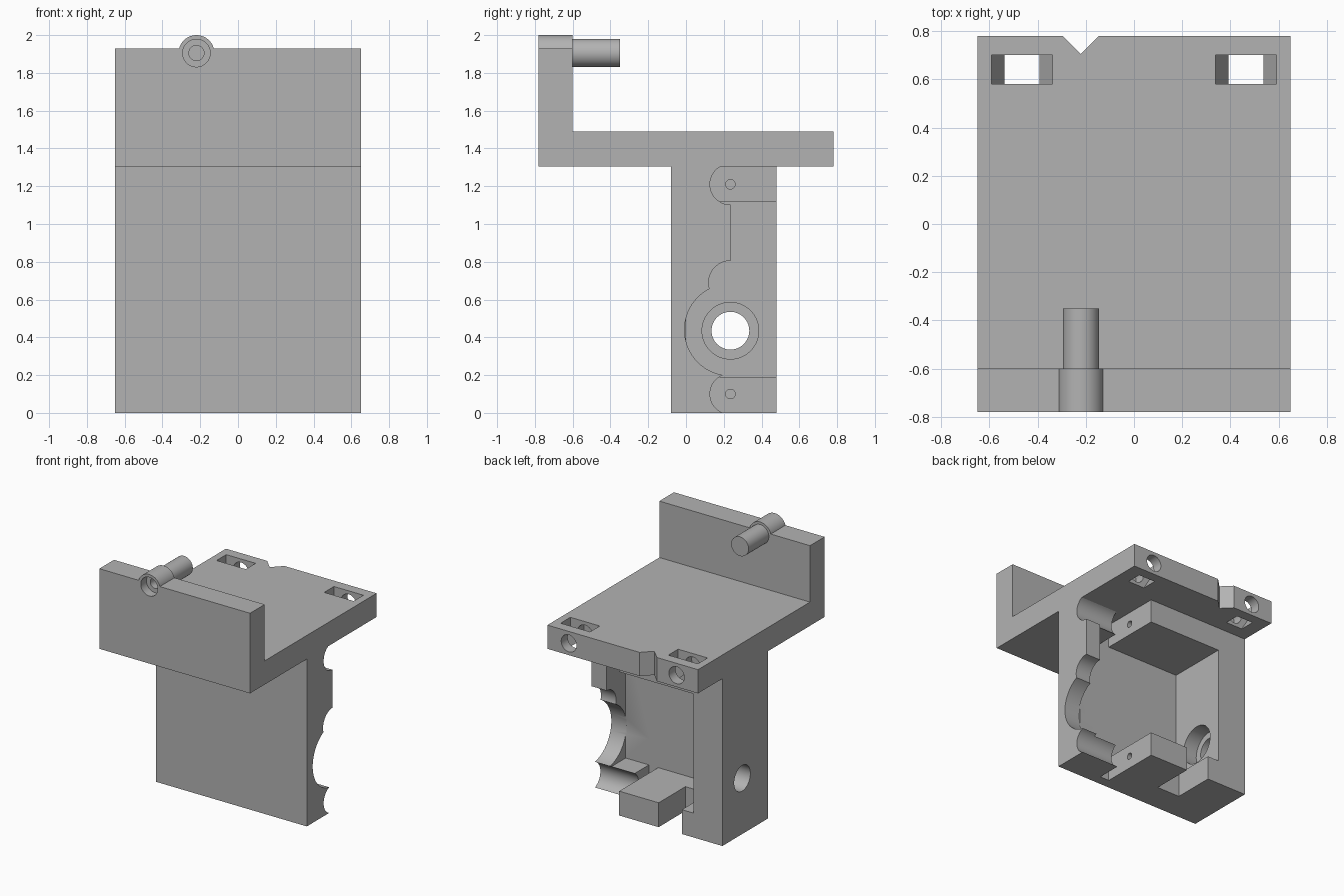
import bpy
import bmesh
from math import pi
from mathutils import Matrix, Vector

if "Cube" in bpy.data.objects:
    bpy.data.objects.remove(bpy.data.objects["Cube"], do_unlink=True)

grey = bpy.data.materials.new("light_grey")
grey.use_nodes = True
grey.diffuse_color = (0.45, 0.45, 0.45, 1)
grey.node_tree.nodes["Principled BSDF"].inputs["Base Color"].default_value = (0.45, 0.45, 0.45, 1)


def make(name, bm):
    bmesh.ops.recalc_face_normals(bm, faces=bm.faces)
    mesh = bpy.data.meshes.new(name)
    bm.to_mesh(mesh)
    bm.free()
    mesh.materials.append(grey)
    ob = bpy.data.objects.new(name, mesh)
    bpy.context.collection.objects.link(ob)
    return ob


def box(name, x, y, z):
    bm = bmesh.new()
    bmesh.ops.create_cube(bm, size=1)
    for v in bm.verts:
        v.co = [r[0] if c < 0 else r[1] for c, r in zip(v.co, (x, y, z))]
    return make(name, bm)


def rod(name, axis, span, a, b, radius):
    """Cylinder along x (a, b = y, z) or along y (a, b = x, z)."""
    mid = sum(span) / 2
    centre = Vector((mid, a, b) if axis == "X" else (a, mid, b))
    turn = Matrix.Rotation(pi / 2, 4, "Y" if axis == "X" else "X")
    bm = bmesh.new()
    bmesh.ops.create_cone(bm, cap_ends=True, segments=64, radius1=radius, radius2=radius,
                          depth=span[1] - span[0], matrix=Matrix.Translation(centre) @ turn)
    return make(name, bm)


def prism(name, points, offset):
    """Extrude a flat outline along a vector."""
    bm = bmesh.new()
    face = bm.faces.new([bm.verts.new(p) for p in points])
    new = bmesh.ops.extrude_face_region(bm, geom=[face])["geom"]
    bmesh.ops.translate(bm, vec=offset, verts=[g for g in new if isinstance(g, bmesh.types.BMVert)])
    return make(name, bm)


def combine(target, tool, operation="DIFFERENCE"):
    mod = target.modifiers.new("bool", "BOOLEAN")
    mod.operation, mod.solver, mod.object = operation, "EXACT", tool
    bpy.context.view_layer.update()
    graph = bpy.context.evaluated_depsgraph_get()
    mesh = bpy.data.meshes.new_from_object(target.evaluated_get(graph))
    target.modifiers.clear()
    target.data = mesh
    bpy.data.objects.remove(tool, do_unlink=True)


# Housing below the plate
W, PLATE_Z, AXIS_Y = 0.65, 1.305, 0.235
body = box("housing", (-W, W), (-0.08, 0.48), (0, PLATE_Z))
combine(body, box("cavity", (-0.40, 0.52), (0, 0.6), (0.19, 1.12)))
combine(body, box("side_opening", (0.24, 0.8), (AXIS_Y, 0.6), (-0.1, 1.4)))
combine(body, box("side_slot", (0.24, 0.32), (0, 0.6), (-0.1, 1.4)))
combine(body, box("floor_slot", (-0.30, -0.10), (0.15, 0.6), (-0.1, 0.3)))

# Half-round seats and screw holes for the missing cover
for z in (0.10, 1.21):
    combine(body, rod("seat", "X", (0.24, 0.8), AXIS_Y, z, 0.108))
    combine(body, rod("pilot_hole", "X", (-0.05, 0.3), AXIS_Y, z, 0.025))
for z, r in ((0.69, 0.115), (0.44, 0.243)):
    combine(body, rod("side_seat", "X", (0.515, 0.8), AXIS_Y, z, r))

# Shaft hole with inner counterbore
combine(body, rod("shaft_hole", "X", (-0.8, -0.3), AXIS_Y, 0.435, 0.10))
combine(body, rod("counterbore", "X", (-0.52, -0.3), AXIS_Y, 0.435, 0.15))

# Plate with upright front wall
outline = [(-0.78, PLATE_Z), (0.78, PLATE_Z), (0.78, 1.49), (-0.6, 1.49), (-0.6, 1.93), (-0.78, 1.93)]
plate = prism("plate_and_front_wall", [(-W, y, z) for y, z in outline], (2 * W, 0, 0))

# Notch in the rear edge
PIN_X, PIN_Z = -0.22, 1.905
notch = [(PIN_X, 0.705), (PIN_X - 0.16, 0.865), (PIN_X + 0.16, 0.865)]
combine(plate, prism("notch", [(x, y, 1.2) for x, y in notch], (0, 0, 0.4)))

# Nut traps and rear screw holes
half_trap = [(0.062, 1.287), (0.127, 1.397), (0.127, 1.6)]
for x in (-0.465, 0.465):
    pts = [(x + a, 0.58, z) for a, z in half_trap] + [(x - a, 0.58, z) for a, z in reversed(half_trap)]
    combine(plate, prism("nut_trap", pts, (0, 0.12, 0)))
    combine(plate, rod("screw_hole", "Y", (0.5, 0.9), x, 1.397, 0.066))

# Pin through the front wall, with stepped bore
combine(plate, rod("pin_collar", "Y", (-0.78, -0.6), PIN_X, PIN_Z, 0.095), "UNION")
combine(plate, rod("pin", "Y", (-0.68, -0.35), PIN_X, PIN_Z, 0.075), "UNION")
combine(plate, rod("pin_recess", "Y", (-0.9, -0.71), PIN_X, PIN_Z, 0.073))
combine(plate, rod("pin_bore", "Y", (-0.9, -0.42), PIN_X, PIN_Z, 0.04))

# Join into one bracket
combine(plate, body, "UNION")
plate.name = "bracket"
bpy.ops.object.select_all(action="DESELECT")
plate.select_set(True)
bpy.context.view_layer.objects.active = plate
bpy.ops.object.shade_smooth_by_angle(angle=pi / 6)
